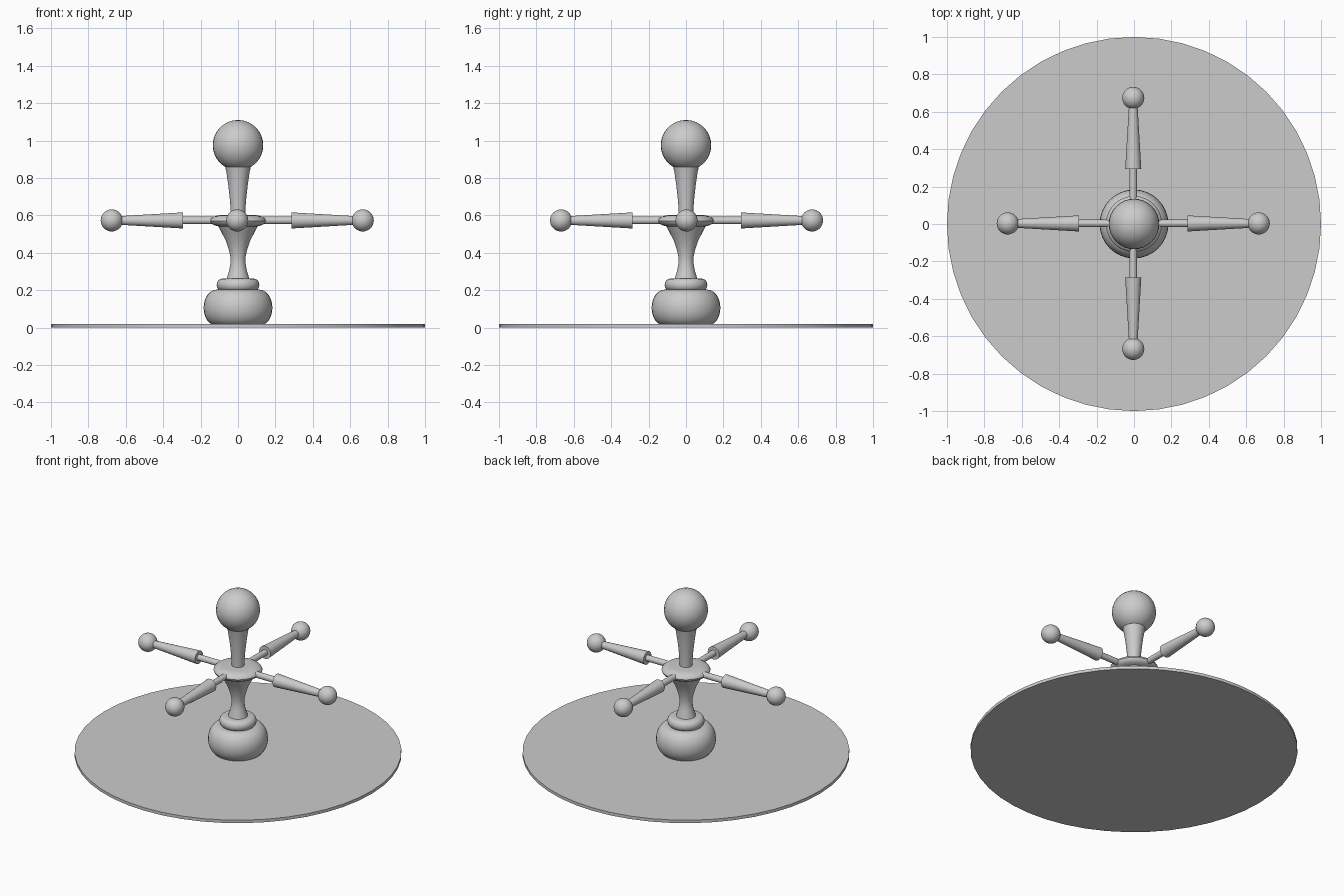
import bpy, bmesh, math
from mathutils import Matrix

if "Cube" in bpy.data.objects:
    bpy.data.objects.remove(bpy.data.objects["Cube"])


def finish(bm, name, angle=35):
    bmesh.ops.recalc_face_normals(bm, faces=bm.faces)
    me = bpy.data.meshes.new(name)
    bm.to_mesh(me)
    bm.free()
    ob = bpy.data.objects.new(name, me)
    bpy.context.collection.objects.link(ob)
    bpy.ops.object.select_all(action='DESELECT')
    ob.select_set(True)
    bpy.context.view_layer.objects.active = ob
    bpy.ops.object.shade_smooth_by_angle(angle=math.radians(angle))
    return ob


def lathe(name, profile, sides=32):
    """Spin (radius, z) points around z and cap both ends."""
    bm = bmesh.new()
    rings = [[bm.verts.new((r * math.cos(2 * math.pi * i / sides),
                            r * math.sin(2 * math.pi * i / sides), z))
              for i in range(sides)] for r, z in profile]
    for a, b in zip(rings, rings[1:]):
        for i in range(sides):
            j = (i + 1) % sides
            bm.faces.new((a[i], a[j], b[j], b[i]))
    bm.faces.new(rings[0])
    bm.faces.new(rings[-1])
    return finish(bm, name)


def ball(name, radius, loc):
    bm = bmesh.new()
    bmesh.ops.create_uvsphere(bm, u_segments=32, v_segments=16, radius=radius,
                              matrix=Matrix.Translation(loc))
    return finish(bm, name)


def bulge(r_in, r_out, z0, z1, n=8):
    """Half-ellipse profile bulging from r_in to r_out."""
    zc, h = (z0 + z1) / 2, (z1 - z0) / 2
    return [(r_in + (r_out - r_in) * math.cos(t), zc + h * math.sin(t))
            for t in (math.pi * (i / n - 0.5) for i in range(n + 1))]


# Ground disc
lathe("base_disc", [(1.0, 0.0), (1.0, 0.02)], 48)

# Turned foot, collar, stem, hub and neck
lathe("foot", bulge(0.115, 0.184, 0.01, 0.203, 12))
lathe("collar", bulge(0.085, 0.114, 0.195, 0.262))
lathe("stem", [(0.062, 0.25), (0.058, 0.27), (0.046, 0.31), (0.040, 0.345),
               (0.041, 0.38), (0.050, 0.42), (0.065, 0.465), (0.086, 0.505),
               (0.107, 0.545)])
lathe("hub", bulge(0.085, 0.150, 0.54, 0.602))
lathe("neck", [(0.038, 0.59), (0.040, 0.64), (0.045, 0.70), (0.053, 0.77),
               (0.062, 0.83), (0.070, 0.867)])
ball("top_ball", 0.135, (0, 0, 0.975))

# Four spokes with tapered grips and end balls
centre = Matrix.Translation((-0.004, 0.003, 0.573))
for k in range(4):
    pose = (centre @ Matrix.Rotation(k * math.pi / 2, 4, 'Z')
            @ Matrix.Rotation(math.pi / 2, 4, 'Y'))
    parts = (lathe(f"spoke_{k}", [(0.020, 0.0), (0.020, 0.30)], 24),
             lathe(f"grip_{k}", [(0.043, 0.29), (0.023, 0.63)], 24),
             ball(f"end_ball_{k}", 0.059, (0, 0, 0.671)))
    for ob in parts:
        ob.data.transform(pose)
